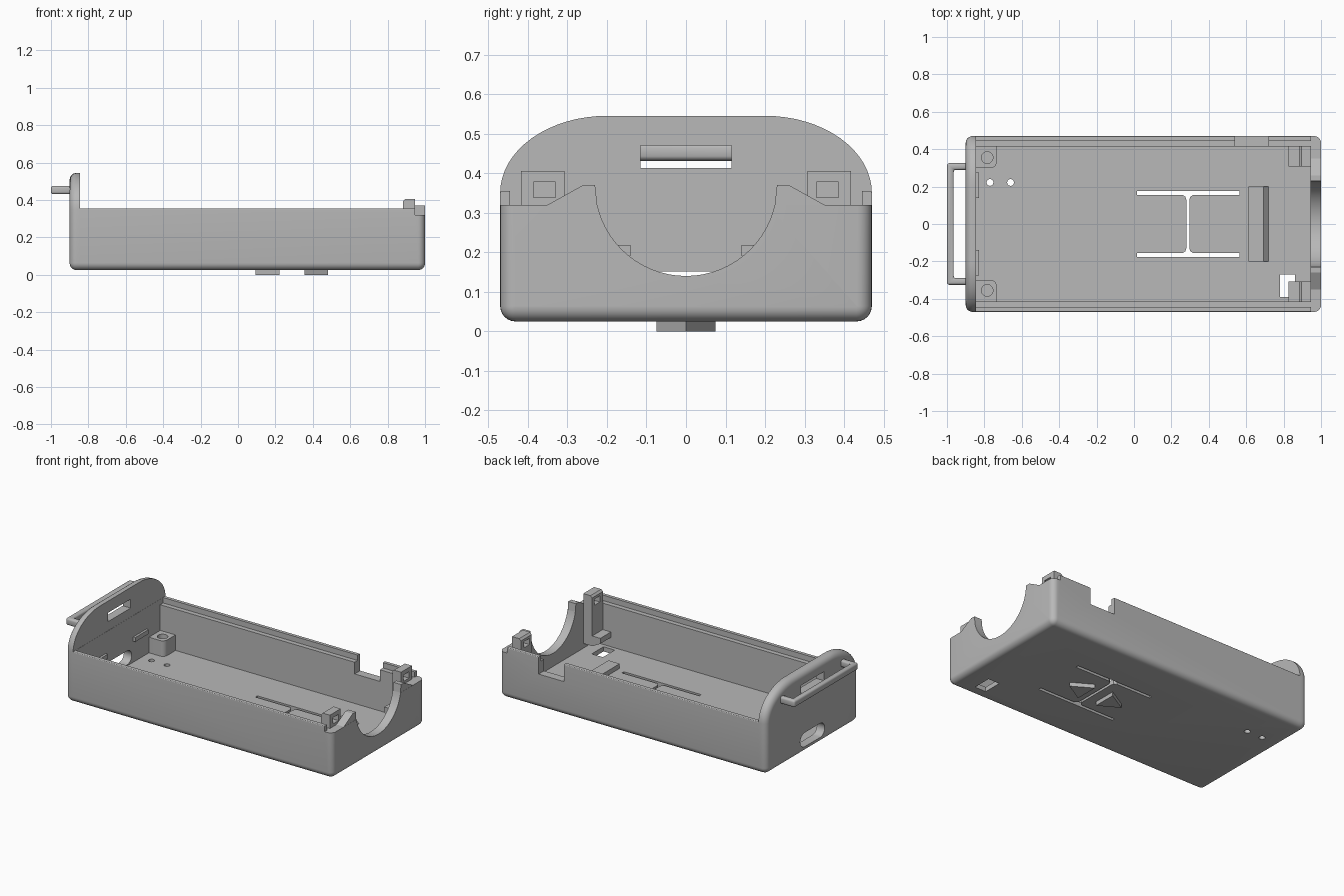
import bpy, bmesh
from math import sin, cos, pi, radians

if "Cube" in bpy.data.objects:
    bpy.data.objects.remove(bpy.data.objects["Cube"], do_unlink=True)

grey = bpy.data.materials.new("plain_grey")
grey.use_nodes = True
grey.diffuse_color = (0.48, 0.48, 0.48, 1)
for node in grey.node_tree.nodes:
    if node.type == "BSDF_PRINCIPLED":
        node.inputs["Base Color"].default_value = grey.diffuse_color
        node.inputs["Roughness"].default_value = 0.6


def finish(name, bm):
    bmesh.ops.remove_doubles(bm, verts=bm.verts, dist=1e-5)
    bmesh.ops.recalc_face_normals(bm, faces=bm.faces)
    mesh = bpy.data.meshes.new(name)
    bm.to_mesh(mesh)
    bm.free()
    mesh.materials.append(grey)
    obj = bpy.data.objects.new(name, mesh)
    bpy.context.collection.objects.link(obj)
    return obj


def loft(name, rings):
    """Closed solid through rings that all have the same number of points."""
    bm = bmesh.new()
    loops = [[bm.verts.new(p) for p in ring] for ring in rings]
    n = len(loops[0])
    for a, b in zip(loops, loops[1:]):
        for i in range(n):
            j = (i + 1) % n
            bm.faces.new((a[i], a[j], b[j], b[i]))
    bm.faces.new(loops[0])
    bm.faces.new(loops[-1])
    return finish(name, bm)


def prism(name, pts, axis, lo, hi):
    """Extrude a 2D outline: axis x takes (y, z), y takes (x, z), z takes (x, y)."""
    place = {"x": lambda p, t: (t, p[0], p[1]),
             "y": lambda p, t: (p[0], t, p[1]),
             "z": lambda p, t: (p[0], p[1], t)}[axis]
    return loft(name, [[place(p, t) for p in pts] for t in (lo, hi)])


def box(name, x0, x1, y0, y1, z0, z1):
    return prism(name, [(x0, y0), (x1, y0), (x1, y1), (x0, y1)], "z", z0, z1)


def circle(cx, cy, r, n=24):
    return [(cx + r * cos(2 * pi * i / n), cy + r * sin(2 * pi * i / n)) for i in range(n)]


def apply(obj, mod):
    bpy.context.view_layer.objects.active = obj
    bpy.ops.object.modifier_apply(modifier=mod.name)


def cut(obj, cutter):
    mod = obj.modifiers.new("cut", "BOOLEAN")
    mod.operation = "DIFFERENCE"
    mod.solver = "EXACT"
    mod.object = cutter
    cutter.hide_render = True
    apply(obj, mod)
    bpy.data.objects.remove(cutter, do_unlink=True)


def bevel(obj, width, segments=3):
    mod = obj.modifiers.new("round", "BEVEL")
    mod.width = width
    mod.segments = segments
    apply(obj, mod)
    return obj


def smooth(obj):
    bpy.ops.object.select_all(action="DESELECT")
    obj.select_set(True)
    bpy.context.view_layer.objects.active = obj
    bpy.ops.object.shade_smooth_by_angle(angle=radians(30))


W, BASE, R = 0.47, 0.025, 0.037
RIM, STEP, FLOOR = 0.355, 0.32, 0.055
BACK, INNER, END, TIP = -0.9, -0.845, 0.945, 1.0


def section(x, inset, rx, top):
    """Cross-section with rounded bottom corners and elliptical shoulders."""
    half, bottom, spring = W - inset, BASE + inset, 0.35
    r = R - inset + 0.002
    right = [(half - r + r * sin(a), bottom + r - r * cos(a))
             for a in (i * pi / 12 for i in range(7))]
    right += [(half - rx + rx * cos(a), spring + (top - spring) * sin(a))
              for a in (i * pi / 32 for i in range(17))]
    return [(x, y, z) for y, z in right] + [(x, -y, z) for y, z in reversed(right)]


# Tray and tall end plate as one rounded shell
angles = [i * pi / 12 for i in range(7)]
rings = []
for a in angles:
    inset = R * (1 - sin(a))
    rings.append(section(BACK + R * (1 - cos(a)), inset, 0.27, 0.545 - inset))
rings.append(section(INNER, 0, 0.27, 0.545))
rings.append(section(INNER, 0, 0.005, RIM))
rings += [section(TIP - R + R * sin(a), R * (1 - cos(a)), 0.005, RIM) for a in angles]
tray = loft("tray", rings)

# Cavity, stepped rim and lowered open end
cut(tray, box("cavity", INNER + 0.001, END, -0.415, 0.415, FLOOR, 1))
cut(tray, box("rim_step", INNER + 0.001, END + 0.01, -0.445, 0.445, STEP, 1))
cut(tray, box("low_end", END, 1.1, -0.6, 0.6, STEP, 1))
cut(tray, prism("round_opening", circle(0, 0.37, 0.23, 64), "x", 0.9, 1.1))
cut(tray, box("side_notch", 0.54, 0.72, 0.38, 0.6, 0.245, 1))

# End plate openings
cut(tray, box("strap_slot", -1.1, -0.8, -0.115, 0.115, 0.413, 0.47))
port = [(s * 0.08 + 0.045 * cos(a), 0.107 + 0.045 * sin(a))
        for s, start in ((1, -pi / 2), (-1, pi / 2))
        for a in (start + i * pi / 8 for i in range(9))]
cut(tray, prism("port_opening", port, "x", -1.1, -0.8))

# Floor openings
cut(tray, box("square_opening", 0.78, 0.86, -0.39, -0.27, -0.1, 0.09))
for x in (-0.77, -0.66):
    cut(tray, prism("pin_hole", circle(x, 0.222, 0.018), "z", -0.1, 0.2))
for s in (1, -1):
    y = s * 0.166
    cut(tray, box("long_slot", 0.015, 0.565, y - 0.01, y + 0.01, -0.1, 0.1))
half = [(0.008, 0), (0.008, 0.13), (0.013, 0.145), (0.03, 0.157), (0.03, 0.16)]
quarter = half[1:]
outline = ([(x, y) for x, y in quarter] + [(-x, y) for x, y in reversed(quarter)]
           + [(-x, -y) for x, y in quarter] + [(x, -y) for x, y in reversed(quarter)])
cut(tray, prism("cross_slot", [(0.288 + x, y) for x, y in outline], "z", -0.1, 0.1))
smooth(tray)

# Carrying loop on the end plate
loop = [(-0.88, 0.325), (-1, 0.325), (-1, -0.325), (-0.88, -0.325),
        (-0.88, -0.29), (-0.964, -0.29), (-0.964, 0.29), (-0.88, 0.29)]
smooth(bevel(prism("loop_handle", loop, "z", 0.431, 0.476), 0.012))

for s, side in ((1, "left"), (-1, "right")):
    # Raised shoulders beside the round opening
    hump = [(0.35, STEP), (0.26, 0.37), (0.23, 0.37), (0.2245, STEP), (0.23, 0.3), (0.35, 0.3)]
    prism("shoulder_" + side, [(s * y, z) for y, z in hump], "x", END, TIP - 0.001)

    # Screw posts in the corners
    arc = [(-0.765 + 0.03 * cos(a), 0.33 - 0.03 * sin(a)) for a in angles]
    post = [(-0.85, 0.42), (-0.735, 0.42)] + arc + [(-0.85, 0.3)]
    post = prism("screw_post_" + side, [(x, s * y) for x, y in post], "z", 0.045, 0.155)
    cut(post, prism("screw_hole", circle(-0.785, s * 0.355, 0.031), "z", 0.075, 0.3))
    smooth(post)

    # Upright clips with a window, on small ledges
    ys = sorted((s * 0.307, s * 0.417))
    profile = [(0.883, 0.12), (END + 0.001, 0.12), (END + 0.001, 0.406),
               (0.895, 0.406), (0.883, 0.394)]
    clip = prism("clip_" + side, profile, "y", *ys)
    window = sorted((s * 0.33, s * 0.386))
    cut(clip, box("clip_window", 0.8, 1.1, *window, 0.338, 0.378))
    ledge = [(0.825, 0.15), (0.825, 0.115), (0.88, 0.085), (END + 0.001, 0.085), (END + 0.001, 0.15)]
    prism("clip_ledge_" + side, ledge, "y", *ys)

    # Small stops inside the end plate
    ys = sorted((s * 0.14, s * 0.275))
    box("plate_stop_" + side, INNER - 0.005, -0.829, *ys, 0.19, 0.218)

# Raised ramp across the floor
ramp = [(0.612, 0.045), (0.612, 0.085), (0.692, 0.085), (0.72, FLOOR), (0.72, 0.045)]
prism("floor_ramp", ramp, "y", -0.2, 0.2)

# Arrow-shaped catches under the floor
for name, base, apex in (("catch_front", 0.355, 0.482), ("catch_rear", 0.222, 0.093)):
    prism(name, [(base, -0.075), (base, 0.075), (apex, 0)], "z", 0, 0.03)
